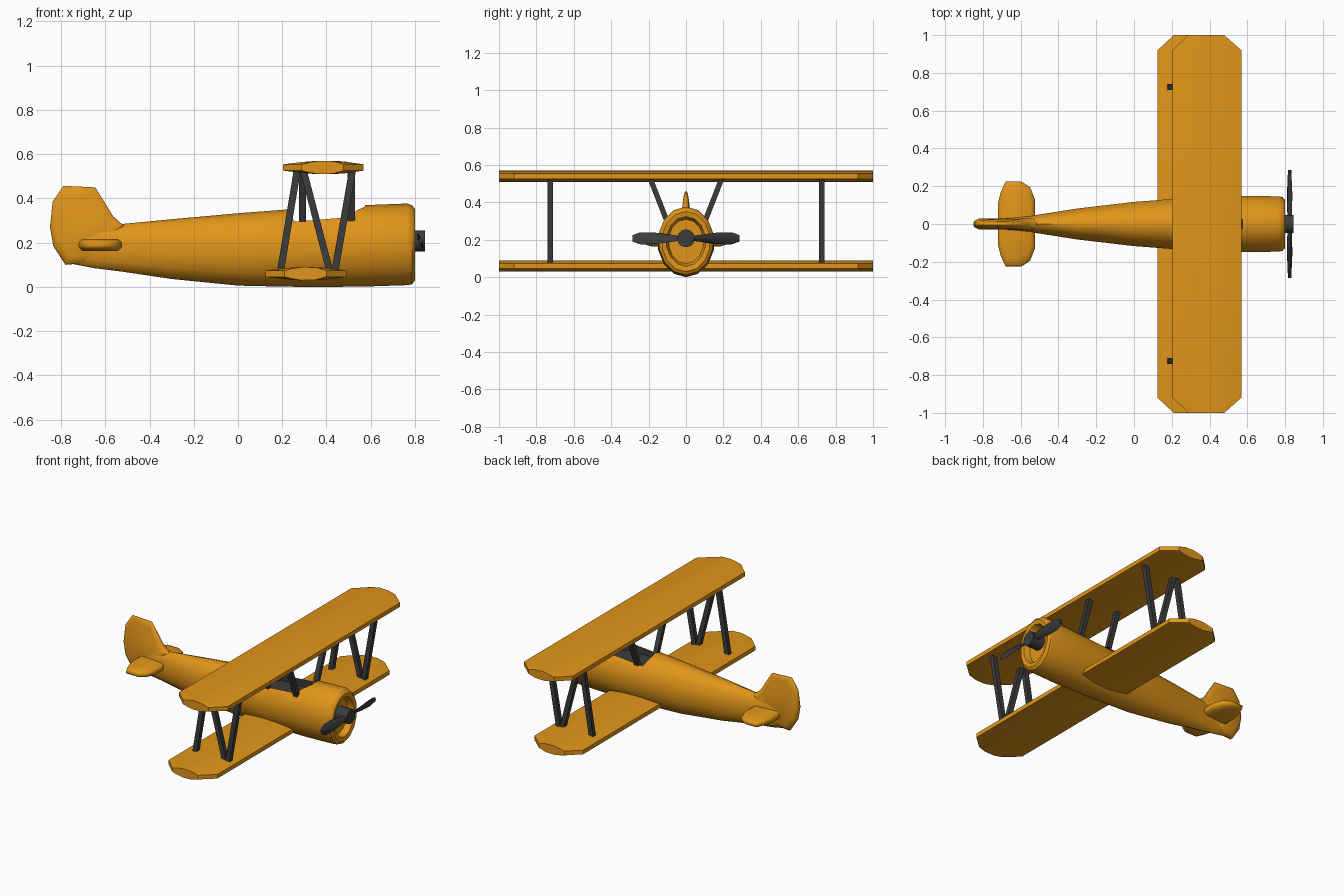
import bpy, bmesh, math
from mathutils import Vector

if "Cube" in bpy.data.objects:
    bpy.data.objects.remove(bpy.data.objects["Cube"])


def material(name, rgb):
    m = bpy.data.materials.new(name)
    m.diffuse_color = (*rgb, 1)
    m.use_nodes = True
    m.node_tree.nodes["Principled BSDF"].inputs["Base Color"].default_value = m.diffuse_color
    return m


ORANGE = material("orange_paint", (0.75, 0.30, 0.01))
DARK = material("dark_grey", (0.045, 0.045, 0.045))


def smooth(ob, angle=35):
    bpy.ops.object.select_all(action='DESELECT')
    ob.select_set(True)
    bpy.context.view_layer.objects.active = ob
    bpy.ops.object.shade_smooth_by_angle(angle=math.radians(angle))


def loft(name, rings, mat, angle=None):
    """Skin a list of equal-length point rings and cap both ends."""
    bm = bmesh.new()
    vs = [[bm.verts.new(p) for p in r] for r in rings]
    n = len(rings[0])
    for a, b in zip(vs, vs[1:]):
        for i in range(n):
            bm.faces.new((a[i], a[(i + 1) % n], b[(i + 1) % n], b[i]))
    bm.faces.new(vs[0])
    bm.faces.new(vs[-1])
    bmesh.ops.recalc_face_normals(bm, faces=bm.faces)
    me = bpy.data.meshes.new(name)
    bm.to_mesh(me)
    bm.free()
    me.materials.append(mat)
    ob = bpy.data.objects.new(name, me)
    bpy.context.collection.objects.link(ob)
    if angle:
        smooth(ob, angle)
    return ob


def oval(x, bottom, top, hw, n=14):
    c, h = (bottom + top) / 2, (top - bottom) / 2
    return [(x, hw * math.sin(2 * math.pi * i / n), c + h * math.cos(2 * math.pi * i / n))
            for i in range(n)]


# Fuselage: x, bottom, top, half width; last rings fold into the nose recess
body = [(-0.835, 0.19, 0.28, 0.014), (-0.78, 0.11, 0.29, 0.024), (-0.65, 0.085, 0.285, 0.034),
        (-0.53, 0.07, 0.284, 0.047), (-0.30, 0.036, 0.306, 0.084), (0.0, 0.006, 0.333, 0.12),
        (0.22, 0.001, 0.35, 0.137), (0.40, 0.0, 0.36, 0.147), (0.58, 0.002, 0.37, 0.153),
        (0.765, 0.008, 0.377, 0.150), (0.787, 0.012, 0.369, 0.146), (0.80, 0.03, 0.352, 0.130),
        (0.795, 0.058, 0.325, 0.106), (0.755, 0.072, 0.310, 0.094)]
fuselage = loft("fuselage", [oval(*s) for s in body], ORANGE)

# Cockpit opening cut from the top
side = [(0.232, 0.055), (0.255, 0.10), (0.50, 0.10), (0.55, 0.06), (0.575, 0.02)]
plan = side + [(x, -y) for x, y in reversed(side)]
cutter = loft("cockpit_cutter", [[(x, y, z) for x, y in plan] for z in (0.26, 0.48)], DARK)
cutter.hide_render = True
fuselage.data.materials.append(DARK)
cut = fuselage.modifiers.new("cockpit", 'BOOLEAN')
cut.operation = 'DIFFERENCE'
cut.solver = 'EXACT'
cut.material_mode = 'TRANSFER'
cut.object = cutter
bpy.context.view_layer.objects.active = fuselage
bpy.ops.object.modifier_apply(modifier=cut.name)
bpy.data.objects.remove(cutter)
smooth(fuselage, 40)

# Wings: faceted section swept across the span with clipped tips
section = [(0.0, -0.014), (0.0, 0.014), (0.08, 0.024), (0.15, 0.03), (0.27, 0.028),
           (0.365, 0.014), (0.365, -0.014), (0.27, -0.028), (0.15, -0.03), (0.08, -0.024)]


def wing(name, x0, z0):
    rings = []
    for y in (-1, -0.92, 0.92, 1):
        a, k = (0.085, 0.52) if abs(y) == 1 else (0, 1)
        rings.append([(x0 + a + k * x, y, z0 + z) for x, z in section])
    loft(name, rings, ORANGE, 30)


wing("upper_wing", 0.203, 0.54)
wing("lower_wing", 0.125, 0.06)


# Tail surfaces: outline shrunk at the outer skins so edges are bevelled
def plate(name, outline, half, place):
    cx = sum(p[0] for p in outline) / len(outline)
    cy = sum(p[1] for p in outline) / len(outline)
    rings = []
    for t, k in ((-1, 0.8), (-0.6, 0.96), (-0.3, 1), (0.3, 1), (0.6, 0.96), (1, 0.8)):
        rings.append([place(cx + k * (u - cx), cy + k * (v - cy), t * half(v))
                      for u, v in outline])
    return loft(name, rings, ORANGE, 60)


fin = [(-0.50, 0.275), (-0.53, 0.288), (-0.565, 0.32), (-0.645, 0.45), (-0.79, 0.457),
       (-0.838, 0.385), (-0.85, 0.27), (-0.835, 0.185), (-0.78, 0.10), (-0.66, 0.11)]
plate("tail_fin", fin, lambda v: 0.03 if v < 0.3 else 0.03 - (v - 0.3) * 0.1,
      lambda u, v, t: (u, t, v))
half_tail = [(-0.525, 0.06), (-0.525, 0.13), (-0.55, 0.195), (-0.595, 0.224), (-0.68, 0.224),
             (-0.705, 0.17), (-0.72, 0.11), (-0.72, 0.03)]
tail = half_tail + [(u, -v) for u, v in reversed(half_tail)]
plate("tailplane", tail, lambda v: 0.027, lambda u, v, t: (u, v, 0.19 + t))


# Struts: square bars between two points
def strut(name, a, b, wx=0.016, wy=0.015):
    rings = [[(p[0] + sx * wx, p[1] + sy * wy, p[2])
              for sx, sy in ((-1, -1), (1, -1), (1, 1), (-1, 1))] for p in (a, b)]
    loft(name, rings, DARK)


for s, label in ((1, "left"), (-1, "right")):
    y = s * 0.725
    strut(f"{label}_rear_strut", (0.192, y, 0.07), (0.268, y, 0.53))
    strut(f"{label}_diagonal_strut", (0.415, y, 0.07), (0.295, y, 0.53))
    strut(f"{label}_front_strut", (0.438, y, 0.07), (0.518, y, 0.53))
    for x, label2 in ((0.292, "rear"), (0.512, "front")):
        strut(f"{label}_{label2}_cabane_strut", (x, s * 0.10, 0.295), (x, s * 0.19, 0.525))

# Propeller hub and two twisted blades
HZ = 0.208
loft("propeller_hub", [oval(x, HZ - 0.048, HZ + 0.048, 0.048, 12) for x in (0.74, 0.845)], DARK, 35)
for s, label in ((1, "left"), (-1, "right")):
    rings = []
    for r, c, twist in ((0.02, 0.016, 45), (0.10, 0.026, 32), (0.17, 0.034, 24),
                        (0.245, 0.034, 18), (0.285, 0.018, 15)):
        ca, sa = math.cos(math.radians(twist)), math.sin(math.radians(twist))
        ring = []
        for u, v in ((-1, 0), (-0.4, 0.007), (0.4, 0.007), (1, 0), (0.4, -0.007), (-0.4, -0.007)):
            ring.append((0.824 + v * ca + c * u * sa, s * r, HZ + s * (c * u * ca - v * sa)))
        rings.append(ring)
    loft(f"{label}_propeller_blade", rings, DARK, 35)
